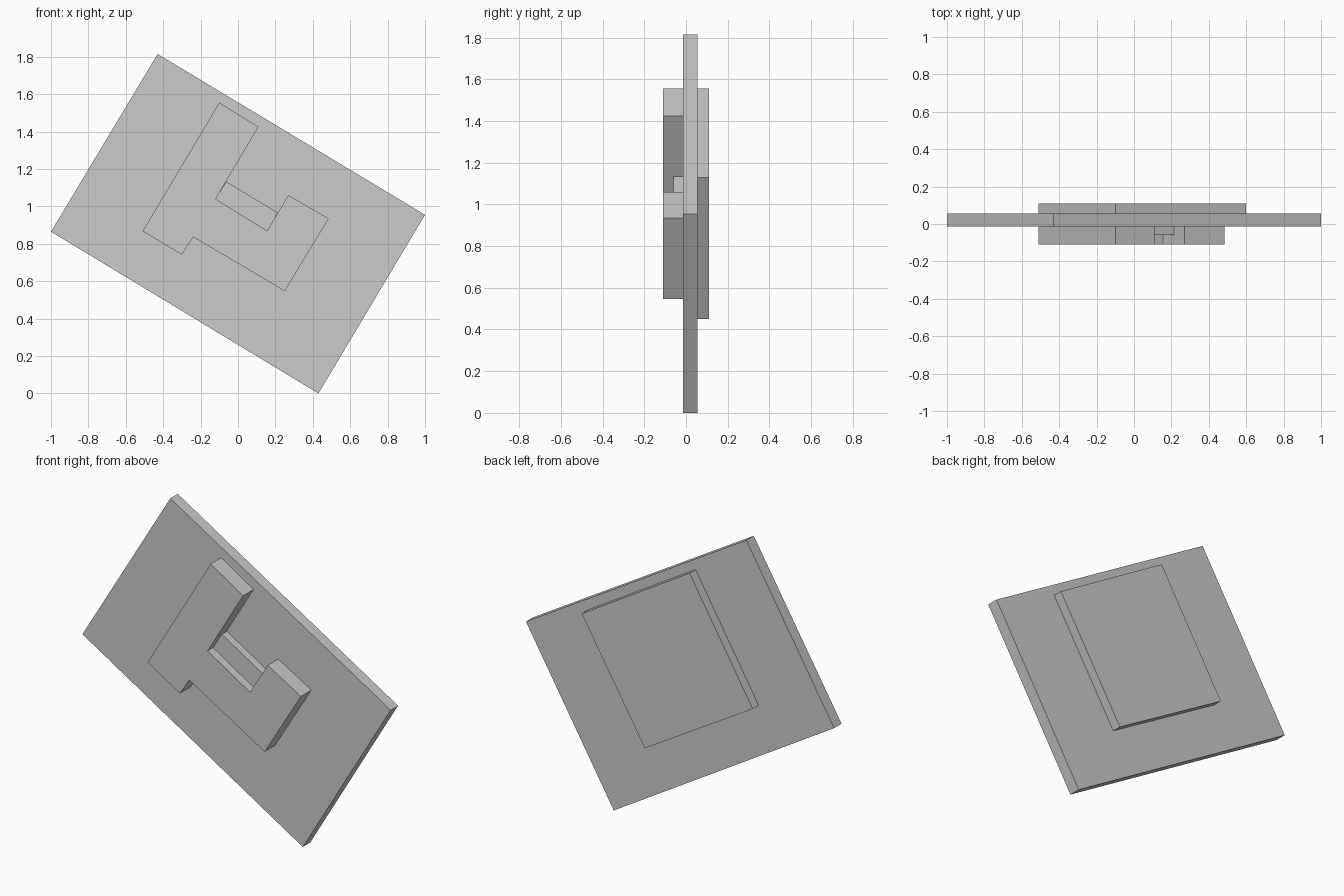
import bpy, bmesh

if "Cube" in bpy.data.objects:
    bpy.data.objects.remove(bpy.data.objects["Cube"])


def prism(name, outline, y_front, y_back):
    """Extrude an (x, z) outline along y."""
    bm = bmesh.new()
    face = bm.faces.new([bm.verts.new((x, y_front, z)) for x, z in outline])
    ext = bmesh.ops.extrude_face_region(bm, geom=[face])
    for v in ext["geom"]:
        if isinstance(v, bmesh.types.BMVert):
            v.co.y = y_back
    bmesh.ops.recalc_face_normals(bm, faces=bm.faces)
    mesh = bpy.data.meshes.new(name)
    bm.to_mesh(mesh)
    bm.free()
    obj = bpy.data.objects.new(name, mesh)
    bpy.context.collection.objects.link(obj)
    return obj


PLATE_FRONT, PLATE_BACK = -0.0135, 0.055

# Tilted base plate
prism("base_plate", [(-1, 0.865), (-0.43, 1.815), (1, 0.955), (0.43, 0)],
      PLATE_FRONT, PLATE_BACK)

# Raised hooked block on the front
prism("front_block", [(-0.10, 1.555), (0.11, 1.425), (-0.12, 1.04), (0.155, 0.87),
                      (0.27, 1.06), (0.485, 0.935), (0.25, 0.547), (-0.24, 0.837),
                      (-0.30, 0.742), (-0.51, 0.868)],
      -0.11, PLATE_FRONT)

# Lower step in the gap between the arms
prism("gap_step", [(-0.12, 1.04), (-0.063, 1.133), (0.213, 0.967), (0.155, 0.87)],
      -0.06, PLATE_FRONT)

# Rectangular panel on the back
prism("back_panel", [(-0.10, 1.555), (0.60, 1.13), (0.19, 0.45), (-0.51, 0.868)],
      PLATE_BACK, 0.11)
